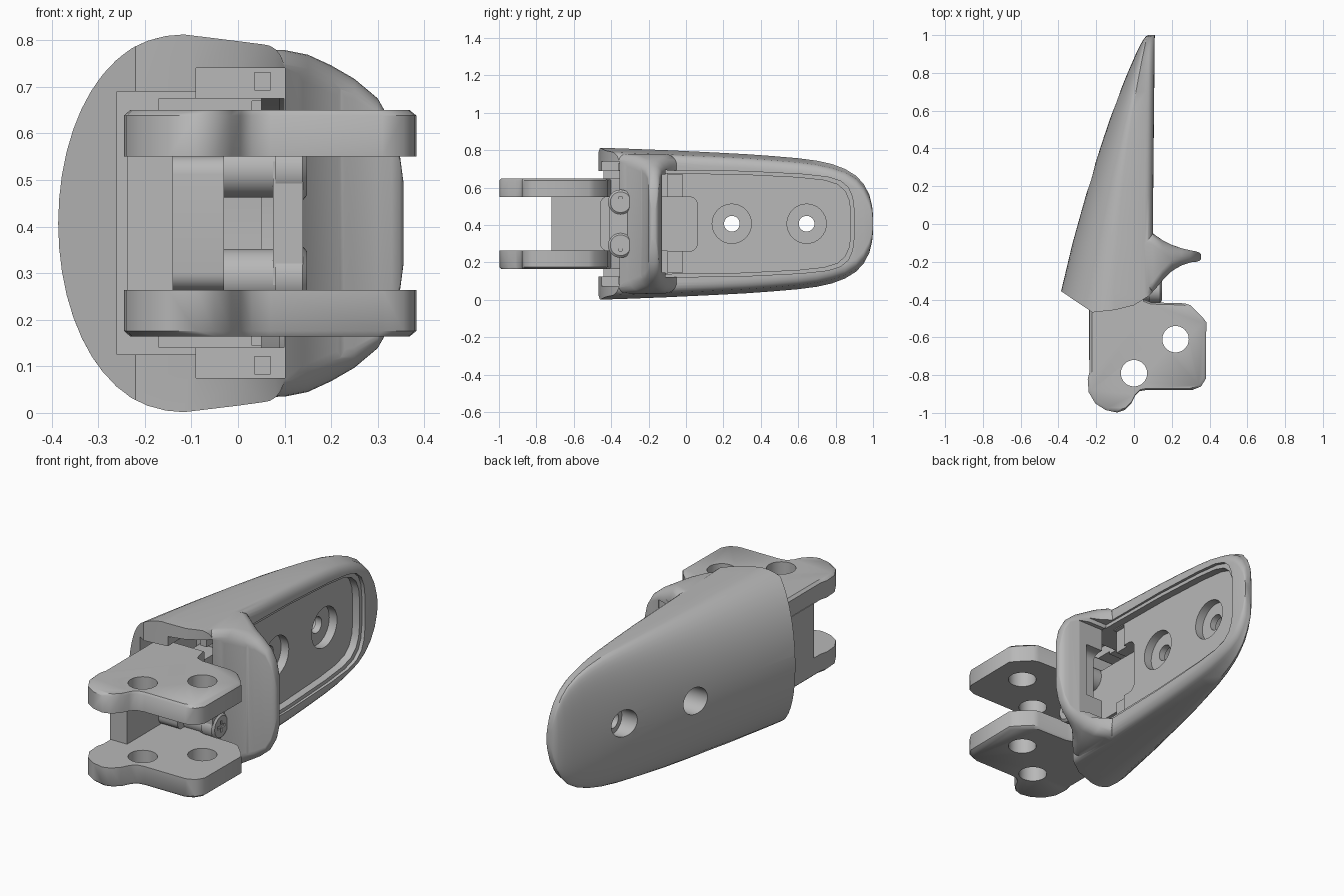
import bpy, bmesh, math

MID = 0.407  # height of the symmetry plane

if "Cube" in bpy.data.objects:
    bpy.data.objects.remove(bpy.data.objects["Cube"], do_unlink=True)

grey = bpy.data.materials.new("mid_grey")
grey.use_nodes = True
grey.diffuse_color = (0.48, 0.48, 0.48, 1)
for node in grey.node_tree.nodes:
    if node.type == 'BSDF_PRINCIPLED':
        node.inputs["Base Color"].default_value = (0.48, 0.48, 0.48, 1)


def loft(name, rings):
    """Skin closed rings of equal length and cap both ends."""
    bm = bmesh.new()
    loops = [[bm.verts.new(p) for p in ring] for ring in rings]
    n = len(loops[0])
    for a, b in zip(loops, loops[1:]):
        for i in range(n):
            j = (i + 1) % n
            bm.faces.new((a[i], a[j], b[j], b[i]))
    bm.faces.new(loops[0][::-1])
    bm.faces.new(loops[-1])
    bmesh.ops.recalc_face_normals(bm, faces=bm.faces)
    mesh = bpy.data.meshes.new(name)
    bm.to_mesh(mesh)
    bm.free()
    mesh.materials.append(grey)
    obj = bpy.data.objects.new(name, mesh)
    bpy.context.scene.collection.objects.link(obj)
    return obj


def place(pts, axis, d):
    if axis == 'x':
        return [(d, a, b) for a, b in pts]
    if axis == 'y':
        return [(a, d, b) for a, b in pts]
    return [(a, b, d) for a, b in pts]


def prism(name, pts, axis, lo, hi):
    return loft(name, [place(pts, axis, lo), place(pts, axis, hi)])


def box(name, x, y, z):
    return prism(name, [(x[0], y[0]), (x[1], y[0]), (x[1], y[1]), (x[0], y[1])], 'z', *z)


def circle(a, b, r, n=32):
    return [(a + r * math.cos(math.tau * i / n), b + r * math.sin(math.tau * i / n)) for i in range(n)]


def rounded(a0, a1, b0, b1, r, steps=6):
    """Rounded rectangle outline."""
    pts = []
    corners = ((a1 - r, b1 - r), (a0 + r, b1 - r), (a0 + r, b0 + r), (a1 - r, b0 + r))
    for k, (a, b) in enumerate(corners):
        for i in range(steps + 1):
            t = (k + i / steps) * math.pi / 2
            pts.append((a + r * math.cos(t), b + r * math.sin(t)))
    return pts


def combine(obj, other, mode='DIFFERENCE'):
    mod = obj.modifiers.new(mode.title(), 'BOOLEAN')
    mod.operation, mod.solver, mod.object = mode, 'EXACT', other
    bpy.ops.object.select_all(action='DESELECT')
    bpy.context.view_layer.objects.active = obj
    obj.select_set(True)
    bpy.ops.object.modifier_apply(modifier=mod.name)
    bpy.data.objects.remove(other, do_unlink=True)


def smooth(obj, angle=30):
    bpy.ops.object.select_all(action='DESELECT')
    bpy.context.view_layer.objects.active = obj
    obj.select_set(True)
    bpy.ops.object.shade_smooth_by_angle(angle=math.radians(angle))


# Tapering shell: domed back, flat rounded face on +x
def shell_ring(y, back, h):
    front = 0.1 + 0.01 * max(y, 0)
    ridge = max(-0.08 + 0.08 * y + 0.07 * max(y, 0) ** 2, back + 0.01)
    pts = []
    for i in range(25):
        t = math.pi * (i / 24 - 0.5)
        pts.append((ridge - (ridge - back) * math.cos(t), MID + h * math.sin(t)))
    # face side: gentle slope, then a rounded corner
    rx, rz = min(0.045, (front - ridge) * 0.8), min(0.055, h * 0.5)
    top = h * 0.95 if h < 0.3 else h - 0.02
    edge = []
    for i in range(6):
        t = math.pi / 2 * i / 5
        edge.append((front - rx + rx * math.sin(t), top - rz + rz * math.cos(t)))
    pts += [(x, MID + z) for x, z in edge]
    pts += [(x, MID - z) for x, z in reversed(edge)]
    return place(pts, 'y', y)


stations = [(-0.52, -0.425, 0.407), (-0.36, -0.387, 0.403), (-0.1, -0.325, 0.393), (0.15, -0.255, 0.381),
            (0.32, -0.205, 0.372), (0.46, -0.16, 0.362), (0.6, -0.112, 0.35), (0.7, -0.074, 0.337),
            (0.78, -0.042, 0.319), (0.85, -0.012, 0.293), (0.91, 0.014, 0.256), (0.95, 0.034, 0.212),
            (0.98, 0.052, 0.156), (0.995, 0.065, 0.095), (1.0, 0.076, 0.045)]
shell = loft("fingertip_shell", [shell_ring(*s) for s in stations])

# Flared collar lip
lip = [(0.02, -0.43, -0.05, 0.374), (0.1, -0.365, -0.05, 0.372), (0.15, -0.3, -0.085, 0.362),
       (0.2, -0.25, -0.11, 0.339), (0.25, -0.22, -0.128, 0.31), (0.3, -0.203, -0.14, 0.268),
       (0.33, -0.2, -0.145, 0.215), (0.347, -0.195, -0.152, 0.15), (0.355, -0.185, -0.162, 0.09)]
collar = loft("collar", [place(rounded(y0, y1, MID - w, MID + w, min(0.06, (y1 - y0) * 0.48)), 'x', x)
                         for x, y0, y1, w in lip])
combine(shell, collar, 'UNION')

# Trim the front edge
trim = [(-0.6, -0.21), (-0.38, -0.36), (-0.22, -0.468), (-0.1, -0.455), (0, -0.43), (0.08, -0.38),
        (0.15, -0.302), (0.22, -0.236), (0.3, -0.206), (0.5, -0.206), (0.5, -0.8), (-0.6, -0.8)]
combine(shell, prism("front_trim", trim, 'z', -0.2, 1.0))

# Hollow socket with stepped clip slots and the gap behind the collar
for x, y, z in [((-0.26, 0.1), (-0.7, -0.3), (0.125, 0.69)),
                ((-0.09, 0.101), (-0.7, -0.25), (0.075, 0.74)),
                ((-0.17, 0.099), (-0.5, -0.1), (0.14, 0.675)),
                ((0.03, 0.25), (-0.132, -0.02), (0.145, 0.67))]:
    combine(shell, box("socket_cut", x, y, z))


# Recessed pad bed on the +x face
def bed(grow):
    half = [(-0.11, 0.268), (0.3, 0.262), (0.6, 0.247), (0.74, 0.232), (0.81, 0.21),
            (0.85, 0.175), (0.872, 0.125), (0.88, 0.06)]
    half = [(y + (grow if y > 0 else 0), w + grow) for y, w in half]
    return [(y, MID - w) for y, w in half] + [(y, MID + w) for y, w in reversed(half)]


combine(shell, prism("bed_cut", bed(0), 'x', 0.05, 0.3))
combine(shell, prism("bed_rim_cut", bed(0.018), 'x', 0.09, 0.3))
combine(shell, prism("knuckle_recess", rounded(-0.2, 0.06, 0.26, 0.55, 0.04), 'x', -0.03, 0.2))

# Fastener holes: counterbore, through hole and wider back bore
for y in (0.245, 0.645):
    combine(shell, prism("counterbore", circle(y, MID, 0.105), 'x', 0.005, 0.2))
    combine(shell, prism("through_hole", circle(y, MID, 0.042), 'x', -0.6, 0.2))
    combine(shell, prism("back_bore", circle(y, MID, 0.07), 'x', -0.6, -0.03))
smooth(shell)

# Clip tabs in the slots
for side, s in (("upper", 1), ("lower", -1)):
    z = sorted((MID + s * 0.285, MID + s * 0.325))
    box(side + "_clip_tab", (0.035, 0.07), (-0.36, -0.24), z)

# Hinge fork: two mirrored plates with pin holes
outline = [(-0.235, -0.32), (-0.235, -0.78), (-0.245, -0.82), (-0.24, -0.89), (-0.205, -0.95),
           (-0.15, -0.985), (-0.09, -0.998), (-0.05, -0.985), (-0.015, -0.95), (0.005, -0.91),
           (0.03, -0.885), (0.07, -0.878), (0.31, -0.878), (0.355, -0.86), (0.38, -0.82),
           (0.383, -0.52), (0.36, -0.49), (0.3, -0.43), (0.27, -0.42), (0.09, -0.415),
           (0.05, -0.4), (0.03, -0.32)]
inset = [(0.06 + (x - 0.06) * 0.955, -0.66 + (y + 0.66) * 0.963) for x, y in outline]
for side, s in (("upper", 1), ("lower", -1)):
    plate = loft(side + "_fork_plate", [place(outline, 'z', MID + s * 0.143),
                                        place(outline, 'z', MID + s * 0.231),
                                        place(inset, 'z', MID + s * 0.243)])
    for x, y in ((0, -0.79), (0.22, -0.61)):
        combine(plate, prism("pin_hole", circle(x, y, 0.07), 'z', -0.2, 1.0))
    smooth(plate, 42)

# Web and tongue joining the fork to the shell
box("fork_web", (-0.238, -0.14), (-0.72, -0.28), (0.26, 0.554))
tongue = prism("fork_tongue", rounded(-0.46, 0.03, 0.262, 0.552, 0.04), 'x', -0.15, -0.03)
smooth(tongue)
box("clamp_plate", (0.075, 0.14), (-0.41, -0.28), (0.275, 0.54))

# Screws with cross slots, on round bosses
for side, z in (("upper", 0.522), ("lower", 0.292)):
    boss = prism(side + "_screw_boss", circle(-0.35, z, 0.06), 'x', -0.14, 0.1)
    smooth(boss)
    radii = [(0.08, 0.067), (0.138, 0.067), (0.148, 0.055)]
    screw = loft(side + "_screw", [place(circle(-0.35, z, r), 'x', x) for x, r in radii])
    combine(screw, box("slot_a", (0.138, 0.2), (-0.38, -0.32), (z - 0.008, z + 0.008)))
    combine(screw, box("slot_b", (0.138, 0.2), (-0.358, -0.342), (z - 0.03, z + 0.03)))
    smooth(screw)
